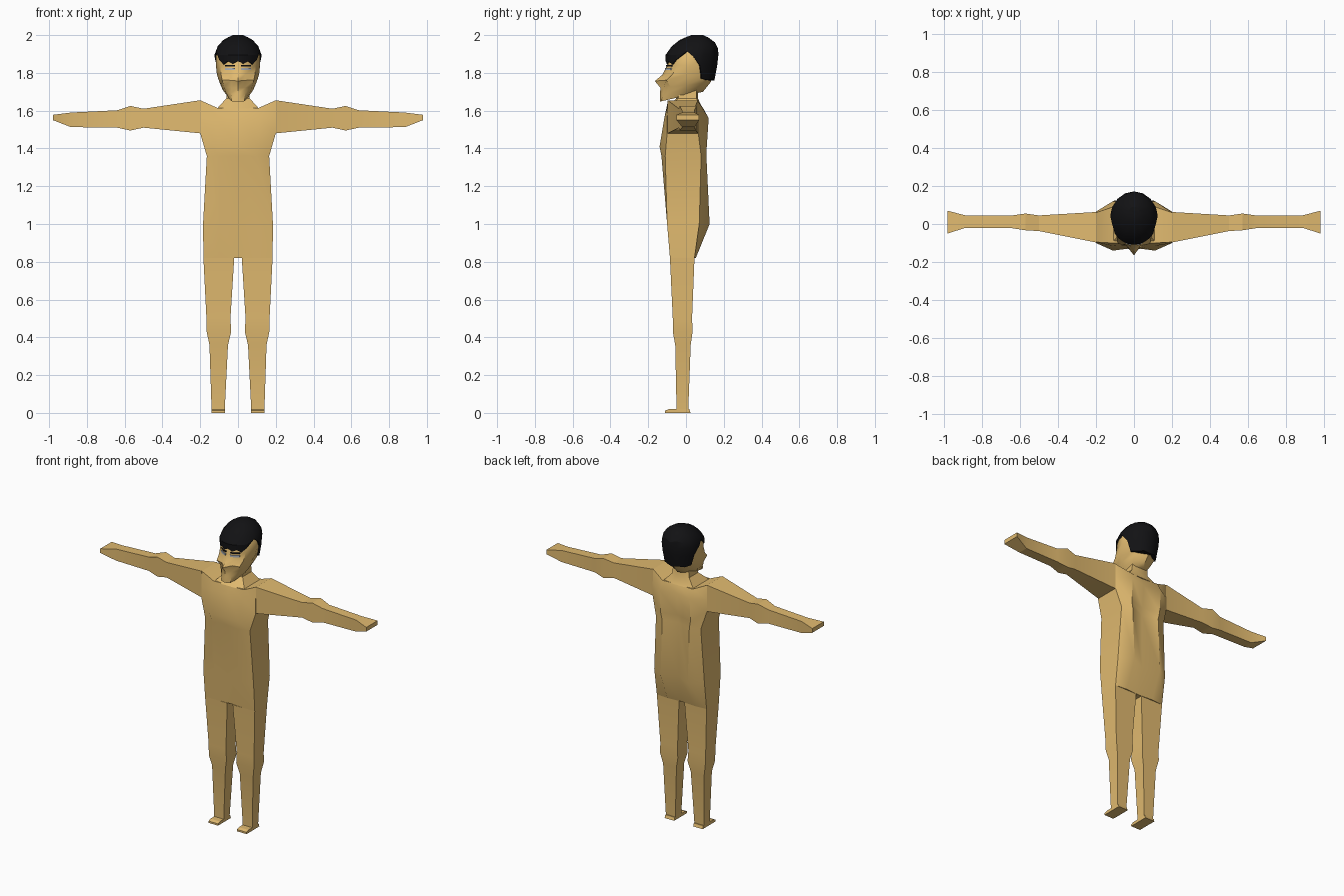
import bpy, bmesh, math


def material(name, rgb):
    m = bpy.data.materials.new(name)
    m.diffuse_color = (*rgb, 1)
    return m


SKIN = material("skin", (0.75, 0.49, 0.16))
BLACK = material("black", (0.006, 0.006, 0.007))
GREY = material("eye_grey", (0.45, 0.48, 0.52))


def loft(name, rings, mat, angle=35):
    """Skin a stack of closed rings and close both ends with strips."""
    bm = bmesh.new()
    vs = [[bm.verts.new(p) for p in r] for r in rings]
    n = len(rings[0])
    for a, b in zip(vs, vs[1:]):
        for i in range(n):
            j = (i + 1) % n
            bm.faces.new((a[i], a[j], b[j], b[i]))
    for r in (vs[0], vs[-1]):
        for i in range(n // 2 - 1):
            bm.faces.new((r[i], r[i + 1], r[n - 2 - i], r[n - 1 - i]))
    bmesh.ops.remove_doubles(bm, verts=bm.verts, dist=1e-5)
    bmesh.ops.recalc_face_normals(bm, faces=bm.faces)
    me = bpy.data.meshes.new(name)
    bm.to_mesh(me)
    bm.free()
    ob = bpy.data.objects.new(name, me)
    bpy.context.collection.objects.link(ob)
    me.materials.append(mat)
    bpy.ops.object.select_all(action='DESELECT')
    ob.select_set(True)
    bpy.context.view_layer.objects.active = ob
    bpy.ops.object.shade_smooth_by_angle(angle=math.radians(angle))
    return ob


def lerp(table, x):
    """Piecewise linear lookup in (key, value) pairs."""
    for (x0, y0), (x1, y1) in zip(table, table[1:]):
        if x <= x1:
            return y0 + (y1 - y0) * max(0, (x - x0) / (x1 - x0))
    return table[-1][1]


# Torso: z side, z middle, half width, middle column x,
# front y (side, middle, centre), back y (side, middle, centre)
torso = [
    (0.82, 0.82, 0.183, 0.10, -0.085, -0.085, -0.08, 0.045, 0.052, 0.045),
    (1.00, 1.00, 0.185, 0.10, -0.10, -0.10, -0.095, 0.07, 0.125, 0.075),
    (1.36, 1.36, 0.165, 0.10, -0.11, -0.13, -0.12, 0.08, 0.108, 0.075),
    (1.48, 1.41, 0.20, 0.11, -0.10, -0.14, -0.125, 0.065, 0.11, 0.08),
    (1.56, 1.56, 0.20, 0.11, -0.10, -0.115, -0.11, 0.065, 0.12, 0.095),
    (1.655, 1.615, 0.20, 0.11, -0.095, -0.10, -0.095, 0.06, 0.09, 0.08),
]
rings = []
for zs, zm, s, m, fs, fm, fc, bs, bm_, bc in torso:
    rings.append([(s, fs, zs), (m, fm, zm), (0, fc, zm), (-m, fm, zm), (-s, fs, zs),
                  (-s, bs, zs), (-m, bm_, zm), (0, bc, zm), (m, bm_, zm), (s, bs, zs)])
loft("torso", rings, SKIN)

# Neck flaring into the shoulders
neck = [(0.11, -0.09, 0.08, 1.612), (0.062, -0.04, 0.055, 1.665), (0.055, -0.04, 0.055, 1.74)]
loft("neck", [[(w, f, z), (w * .4, f - .012, z), (-w * .4, f - .012, z), (-w, f, z),
               (-w, b, z), (-w * .4, b + .008, z), (w * .4, b + .008, z), (w, b, z)]
              for w, f, b, z in neck], SKIN)

# Arms: x, bottom z, top z, front y, back y
arm = [(0.20, 1.48, 1.655, -0.097, 0.063), (0.50, 1.51, 1.61, -0.037, 0.045),
       (0.57, 1.495, 1.625, -0.033, 0.055), (0.64, 1.51, 1.602, -0.022, 0.045),
       (0.885, 1.513, 1.59, -0.02, 0.045), (0.98, 1.55, 1.578, -0.05, 0.07)]
# Legs: z, inner x, outer x, front y, back y
leg = [(0.82, 0.02, 0.183, -0.085, 0.045), (0.50, 0.040, 0.167, -0.07, 0.032),
       (0.43, 0.036, 0.166, -0.07, 0.035), (0.36, 0.053, 0.151, -0.057, 0.025),
       (0.02, 0.07, 0.14, -0.05, 0.012)]
foot = [(0.02, 0.07, 0.14, -0.09, 0.018), (0.012, 0.07, 0.14, -0.11, 0.02),
        (0.0, 0.07, 0.14, -0.11, 0.025)]
for side, s in (("right", 1), ("left", -1)):
    loft(side + "_arm", [[(s * x, f, a), (s * x, f, b), (s * x, k, b), (s * x, k, a)]
                         for x, a, b, f, k in arm], SKIN, 20)
    for part, rows in (("leg", leg), ("foot", foot)):
        loft(f"{side}_{part}", [[(s * i, f, z), (s * o, f, z), (s * o, k, z), (s * i, k, z)]
                                for z, i, o, f, k in rows], SKIN, 20)

# Head: front z, back z, half width, nose-line y, face y, back y
head = [(1.648, 1.70, 0.055, -0.138, -0.13, 0.09), (1.69, 1.725, 0.08, -0.138, -0.122, 0.11),
        (1.72, 1.75, 0.092, -0.135, -0.118, 0.13), (1.757, 1.78, 0.105, -0.165, -0.113, 0.14),
        (1.79, 1.80, 0.112, -0.125, -0.108, 0.145), (1.84, 1.84, 0.117, -0.10, -0.095, 0.145),
        (1.89, 1.89, 0.117, -0.095, -0.088, 0.14), (1.95, 1.95, 0.075, -0.03, -0.028, 0.11)]
rings = []
for zf, zb, w, c, f, b in head:
    d = b - c
    half = [(0, c), (min(0.037, w * .6), f), (w * .8, c + .2 * d), (w, c + .52 * d),
            (w * .78, b - .04), (0, b)]
    full = half + [(-x, y) for x, y in half[-2:0:-1]]
    rings.append([(x, y, zf + (zb - zf) * (y - c) / d) for x, y in full])
loft("head", rings, SKIN, 40)

# Hair cap: hairline height by angle from the front, radius and centre by height
line = [(0, 1.862), (14, 1.848), (27, 1.862), (40, 1.845), (54, 1.87), (76, 1.915),
        (94, 1.885), (109, 1.84), (116, 1.77), (136, 1.762), (158, 1.768), (180, 1.76)]
line += [(360 - a, z) for a, z in line[-2:0:-1]]
radius = [(1.76, .86), (1.82, .95), (1.87, .99), (1.90, 1), (1.935, .9), (1.97, .68),
          (1.99, .4), (2.0, .22)]
centre = [(1.76, .03), (1.89, .03), (1.94, .045), (2.0, .06)]
rings = []
for level, k in ((1.0, .86), (1.0, 1), (1.84, 1), (1.895, 1), (1.935, 1), (1.968, 1),
                 (1.988, 1), (2.0, 1)):
    ring = []
    for i, (a, zb) in enumerate(line):
        z = max(zb, level)
        if 1.9 < level < 1.98:
            z += 0.006 * (-1) ** i  # tufts
        r, t = lerp(radius, z) * k, math.radians(a)
        ring.append((0.125 * r * math.sin(t), lerp(centre, z) - 0.14 * r * math.cos(t), z))
    rings.append(ring)
loft("hair", rings, BLACK, 25)

# Eyes and brows: thin strips following the face
for side, s in (("right", 1), ("left", -1)):
    for part, z0, z1, y, mat in (("eye", 1.814, 1.826, -0.105, GREY),
                                 ("brow", 1.834, 1.841, -0.101, BLACK)):
        rows = [(0.017, y - .006), (0.037, y), (0.068, y + .022)]
        loft(f"{side}_{part}", [[(s * x, v, z0), (s * x, v, z1), (s * x, v + .015, z1),
                                 (s * x, v + .015, z0)] for x, v in rows], mat)
